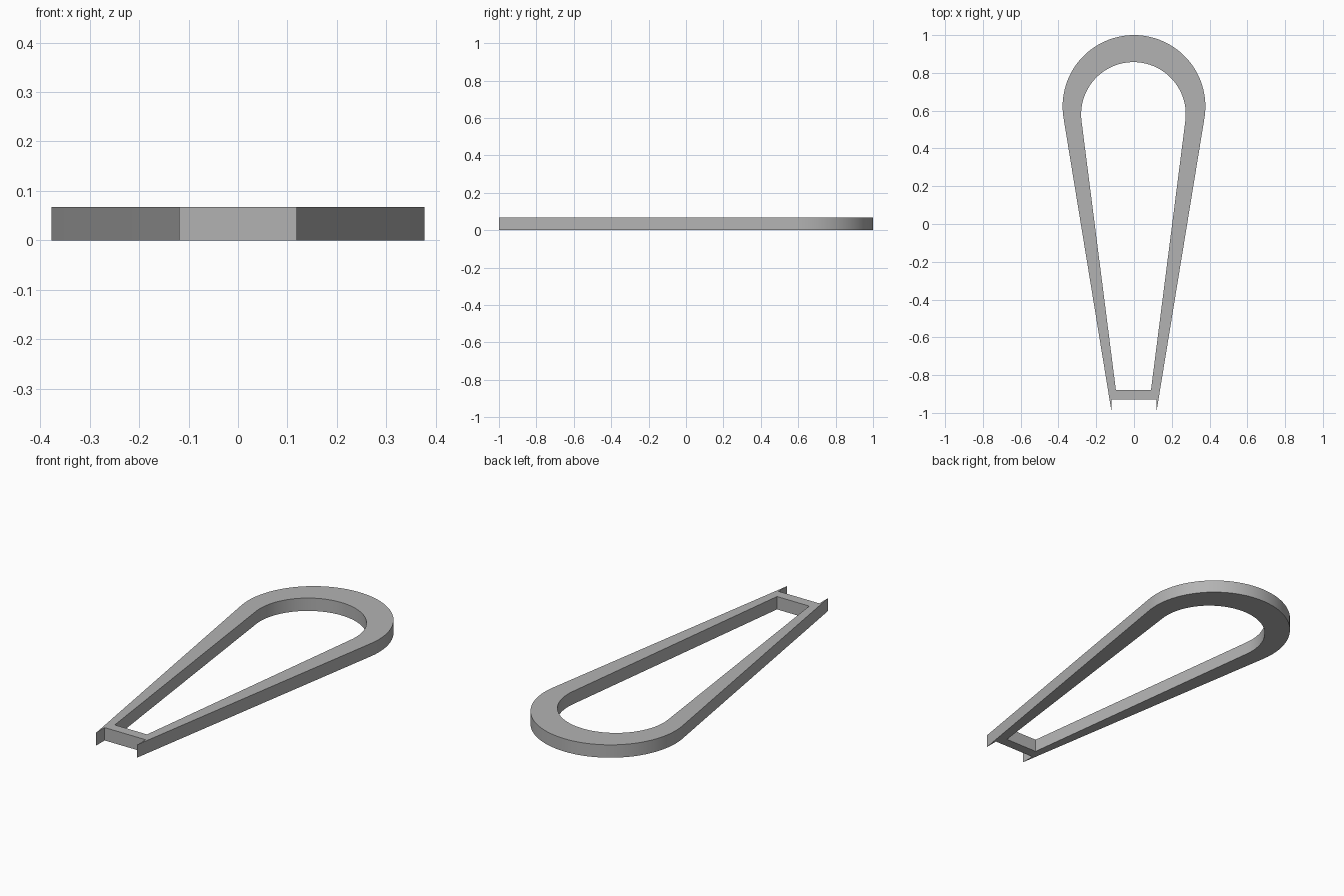
import bpy, bmesh
from math import sin, cos, pi, radians
from mathutils import Vector

cube = bpy.data.objects.get("Cube")
if cube:
    bpy.data.objects.remove(cube, do_unlink=True)

HEIGHT = 0.067
SEGMENTS = 64
BAR_FRONT = -0.93
TIP = Vector((0.118, -1.0, 0))

# Material
grey = bpy.data.materials.new("plain grey")
grey.use_nodes = True
colour = (0.45, 0.45, 0.45, 1)
grey.diffuse_color = colour
grey.node_tree.nodes["Principled BSDF"].inputs["Base Color"].default_value = colour


def arc(cx, cy, radius, overhang):
    """Arc over the round end, running from right to left past the half circle."""
    start = -radians(overhang)
    step = (pi + 2 * radians(overhang)) / SEGMENTS
    return [Vector((cx + radius * cos(start + i * step),
                    cy + radius * sin(start + i * step), 0))
            for i in range(SEGMENTS + 1)]


def mirrored(v):
    return Vector((-v.x, v.y, v.z))


# Outer and inner outlines of the loop, each ending at the narrow bar
outer = arc(0, 0.622, 0.378, 8)
inner = arc(-0.003, 0.58, 0.277, 7)
side = outer[0]
corner = side.lerp(TIP, (side.y - BAR_FRONT) / (side.y - TIP.y))
outer = [corner] + outer + [mirrored(corner)]
inner = [Vector((0.09, -0.878, 0))] + inner + [Vector((-0.096, -0.878, 0))]

bm = bmesh.new()
out_v = [bm.verts.new(p) for p in outer]
in_v = [bm.verts.new(p) for p in inner]

# Band around the loop
for i in range(len(outer) - 1):
    bm.faces.new((out_v[i], out_v[i + 1], in_v[i + 1], in_v[i]))

# Cross bar with a thin pointed prong at each end
tips = [bm.verts.new(TIP), bm.verts.new(mirrored(TIP))]
roots = [bm.verts.new((s * TIP.x, BAR_FRONT, 0)) for s in (1, -1)]
bm.faces.new((in_v[0], in_v[-1], out_v[-1], roots[1], roots[0], out_v[0]))
bm.faces.new((out_v[0], roots[0], tips[0]))
bm.faces.new((out_v[-1], tips[1], roots[1]))

# Thicken upwards
result = bmesh.ops.extrude_face_region(bm, geom=bm.faces[:], use_keep_orig=True)
top = [g for g in result["geom"] if isinstance(g, bmesh.types.BMVert)]
bmesh.ops.translate(bm, verts=top, vec=(0, 0, HEIGHT))
bmesh.ops.recalc_face_normals(bm, faces=bm.faces[:])

mesh = bpy.data.meshes.new("teardrop_frame")
bm.to_mesh(mesh)
bm.free()
mesh.materials.append(grey)
frame = bpy.data.objects.new("teardrop_frame", mesh)
bpy.context.collection.objects.link(frame)

# Smooth round walls, sharp rims
bpy.context.view_layer.objects.active = frame
frame.select_set(True)
bpy.ops.object.shade_smooth_by_angle(angle=radians(30))
